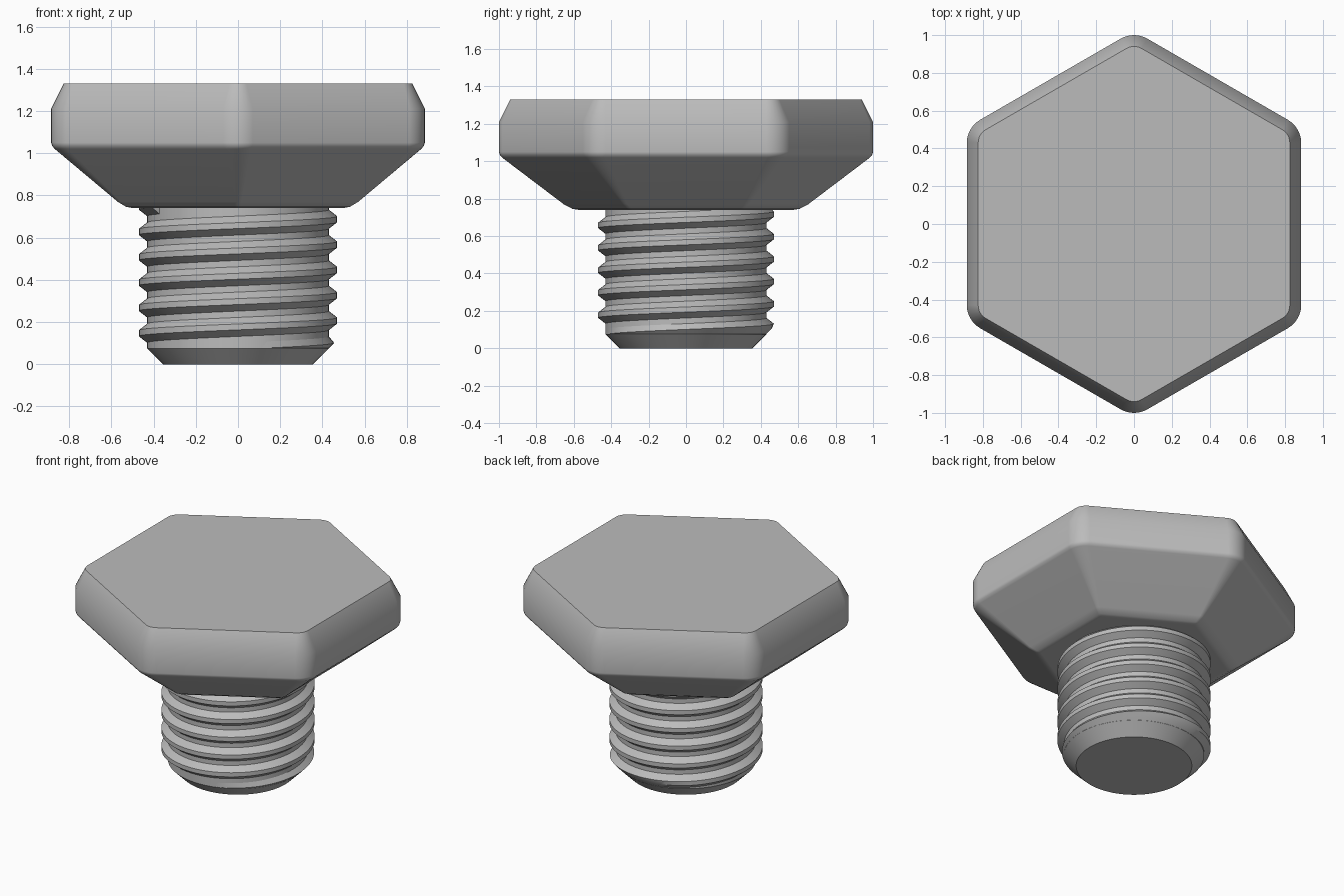
import bpy, bmesh
from math import cos, sin, pi, radians

cube = bpy.data.objects.get("Cube")
if cube:
    bpy.data.objects.remove(cube, do_unlink=True)

steel = bpy.data.materials.new("grey steel")
steel.use_nodes = True
steel.diffuse_color = (0.5, 0.5, 0.5, 1)
steel.node_tree.nodes["Principled BSDF"].inputs["Base Color"].default_value = (0.5, 0.5, 0.5, 1)


def loft(name, rings, closed=True):
    """Skin a list of point rings, cap both ends and shade smooth by angle."""
    bm = bmesh.new()
    rows = [[bm.verts.new(p) for p in ring] for ring in rings]
    n = len(rows[0])
    for a, b in zip(rows, rows[1:]):
        for i in range(n if closed else n - 1):
            j = (i + 1) % n
            bm.faces.new((a[i], a[j], b[j], b[i]))
    bm.faces.new(rows[0][::-1])
    bm.faces.new(rows[-1])
    bmesh.ops.recalc_face_normals(bm, faces=bm.faces)
    mesh = bpy.data.meshes.new(name)
    bm.to_mesh(mesh)
    bm.free()
    mesh.materials.append(steel)
    obj = bpy.data.objects.new(name, mesh)
    bpy.context.collection.objects.link(obj)
    bpy.ops.object.select_all(action="DESELECT")
    obj.select_set(True)
    bpy.context.view_layer.objects.active = obj
    bpy.ops.object.shade_smooth_by_angle(angle=radians(30))
    return obj


def rounded_hexagon(z, apothem, radius, steps=6):
    """Hexagon with corners on the y axis, each rounded by an arc."""
    points = []
    for k in range(6):
        corner = radians(30 + 60 * k)
        d = (apothem - radius) / cos(pi / 6)
        for s in range(steps + 1):
            a = corner + radians(-30 + 60 * s / steps)
            points.append((d * cos(corner) + radius * cos(a),
                           d * sin(corner) + radius * sin(a), z))
    return points


def circle(z, r, n=96):
    return [(r * cos(2 * pi * i / n), r * sin(2 * pi * i / n), z) for i in range(n)]


# Head: height, half width across flats, corner radius
head_profile = [(0.74, 0.50, 0.02), (0.746, 0.53, 0.025), (0.77, 0.57, 0.03),
                (1.02, 0.868, 0.12), (1.034, 0.88, 0.135), (1.05, 0.885, 0.14),
                (1.21, 0.885, 0.14), (1.33, 0.825, 0.08)]
head = loft("hex_head", [rounded_hexagon(*row) for row in head_profile])
head.modifiers.new("even_shading", "WEIGHTED_NORMAL").keep_sharp = True

# Shank with chamfered tip
ROOT, CREST, TIP = 0.43, 0.47, 0.355
shank = loft("shank", [circle(0, TIP), circle(ROOT - TIP, ROOT), circle(0.76, ROOT)])
shank.modifiers.new("even_shading", "WEIGHTED_NORMAL").keep_sharp = True

# Thread: a trapezoid swept up a helix, trimmed to the tip chamfer
PITCH, START, PER_TURN = 0.12, 0.087, 96
section = [(ROOT - 0.02, -0.045), (ROOT, -0.045), (CREST, -0.014),
           (CREST, 0.014), (ROOT, 0.045), (ROOT - 0.02, 0.045)]
rings = []
for i in range(-PER_TURN // 3, int(PER_TURN * 5.6)):
    a = 2 * pi * i / PER_TURN
    ring = []
    for r, dz in section:
        z = START + PITCH * i / PER_TURN + dz
        r = min(r, TIP - 0.001 + z)
        ring.append((r * cos(a), r * sin(a), z))
    rings.append(ring)
loft("thread", rings)
